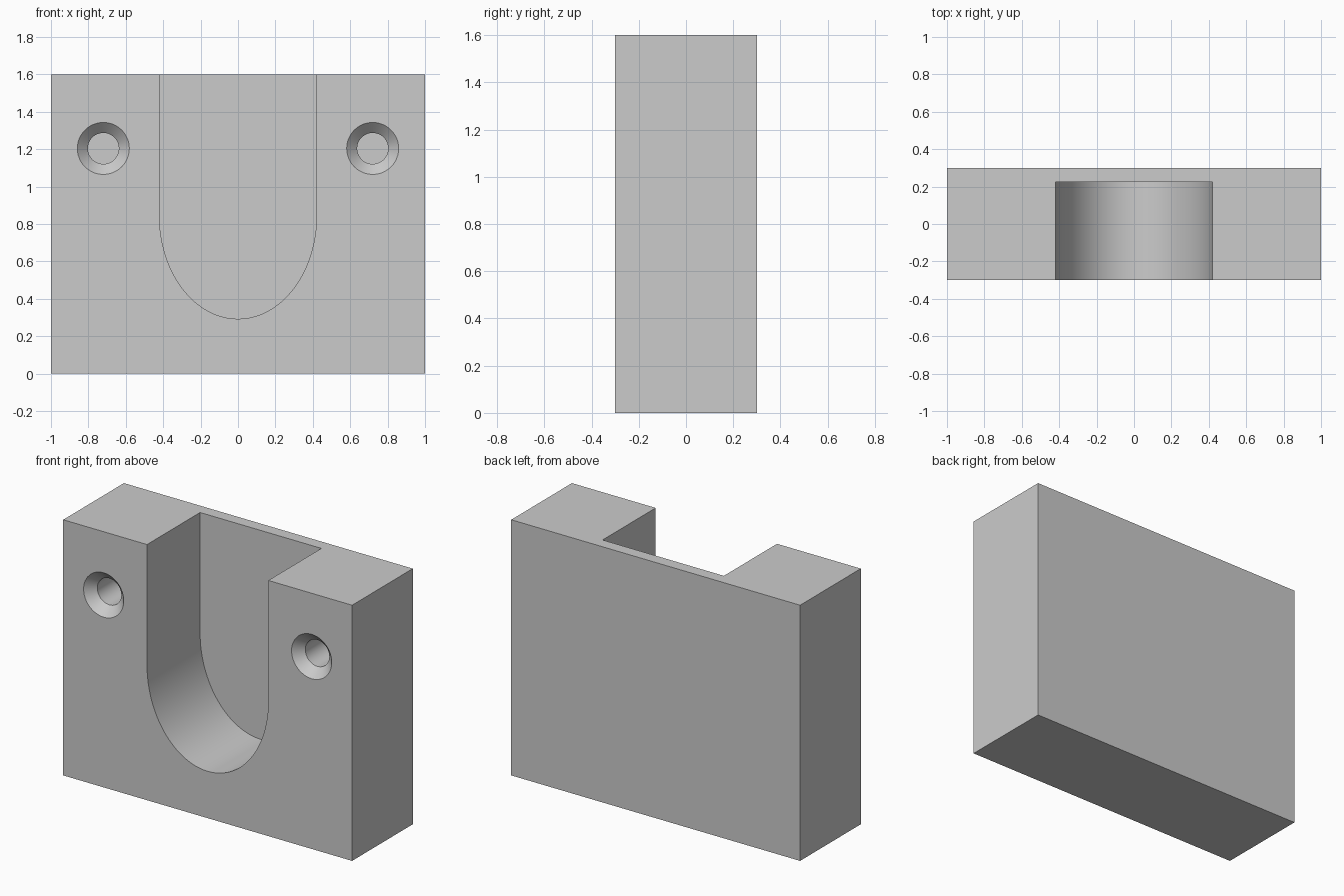
import bpy
import bmesh
from math import cos, sin, pi, radians

cube = bpy.data.objects.get("Cube")
if cube:
    bpy.data.objects.remove(cube, do_unlink=True)

WIDTH, DEPTH, HEIGHT = 2.0, 0.6, 1.6
FRONT = -DEPTH / 2
FLOOR = 0.225           # y of the pocket floor and hole ends

grey = bpy.data.materials.new("plain grey")
grey.use_nodes = True
colour = (0.6, 0.6, 0.6, 1)
grey.diffuse_color = colour
grey.node_tree.nodes["Principled BSDF"].inputs["Base Color"].default_value = colour


def loft(name, rings):
    """Closed solid through a list of rings with equal point counts."""
    bm = bmesh.new()
    loops = [[bm.verts.new(p) for p in ring] for ring in rings]
    n = len(loops[0])
    for a, b in zip(loops, loops[1:]):
        for i in range(n):
            j = (i + 1) % n
            bm.faces.new((a[i], a[j], b[j], b[i]))
    bm.faces.new(loops[0])
    bm.faces.new(loops[-1])
    bmesh.ops.recalc_face_normals(bm, faces=bm.faces)
    mesh = bpy.data.meshes.new(name)
    bm.to_mesh(mesh)
    bm.free()
    mesh.materials.append(grey)
    obj = bpy.data.objects.new(name, mesh)
    bpy.context.collection.objects.link(obj)
    return obj


def cut(target, cutter):
    """Subtract the cutter from the target and remove it."""
    cutter.hide_render = True
    bpy.context.view_layer.objects.active = target
    mod = target.modifiers.new("cut", "BOOLEAN")
    mod.operation = "DIFFERENCE"
    mod.solver = "EXACT"
    mod.object = cutter
    bpy.ops.object.modifier_apply(modifier=mod.name)
    bpy.data.objects.remove(cutter, do_unlink=True)


# Main block
corners = [(-1, -1), (1, -1), (1, 1), (-1, 1)]
block = loft("holder_block", [[(x * WIDTH / 2, y * DEPTH / 2, z) for x, y in corners]
                              for z in (0, HEIGHT)])

# U-shaped pocket: straight sides above a half ellipse, open at the top
HALF, CENTRE, DROP, STEPS = 0.42, 0.845, 0.552, 64
outline = [(HALF * cos(pi + pi * i / STEPS), CENTRE + DROP * sin(pi + pi * i / STEPS))
           for i in range(STEPS + 1)]
outline += [(HALF, HEIGHT + 0.1), (-HALF, HEIGHT + 0.1)]
cut(block, loft("pocket_cutter", [[(x, y, z) for x, z in outline]
                                  for y in (FRONT - 0.1, FLOOR)]))

# Countersunk screw holes on both sides
SINK, BORE = 0.139, 0.083
stations = [(FRONT - 0.02, SINK + 0.02), (FRONT + SINK - BORE, BORE), (FLOOR, BORE)]
for side in (-1, 1):
    rings = [[(side * 0.72 + r * cos(2 * pi * i / 48), y, 1.204 + r * sin(2 * pi * i / 48))
              for i in range(48)] for y, r in stations]
    cut(block, loft("screw_hole_cutter", rings))

# Smooth curved walls, keep the edges crisp
bpy.ops.object.select_all(action="DESELECT")
block.select_set(True)
bpy.context.view_layer.objects.active = block
bpy.ops.object.shade_smooth_by_angle(angle=radians(30))
